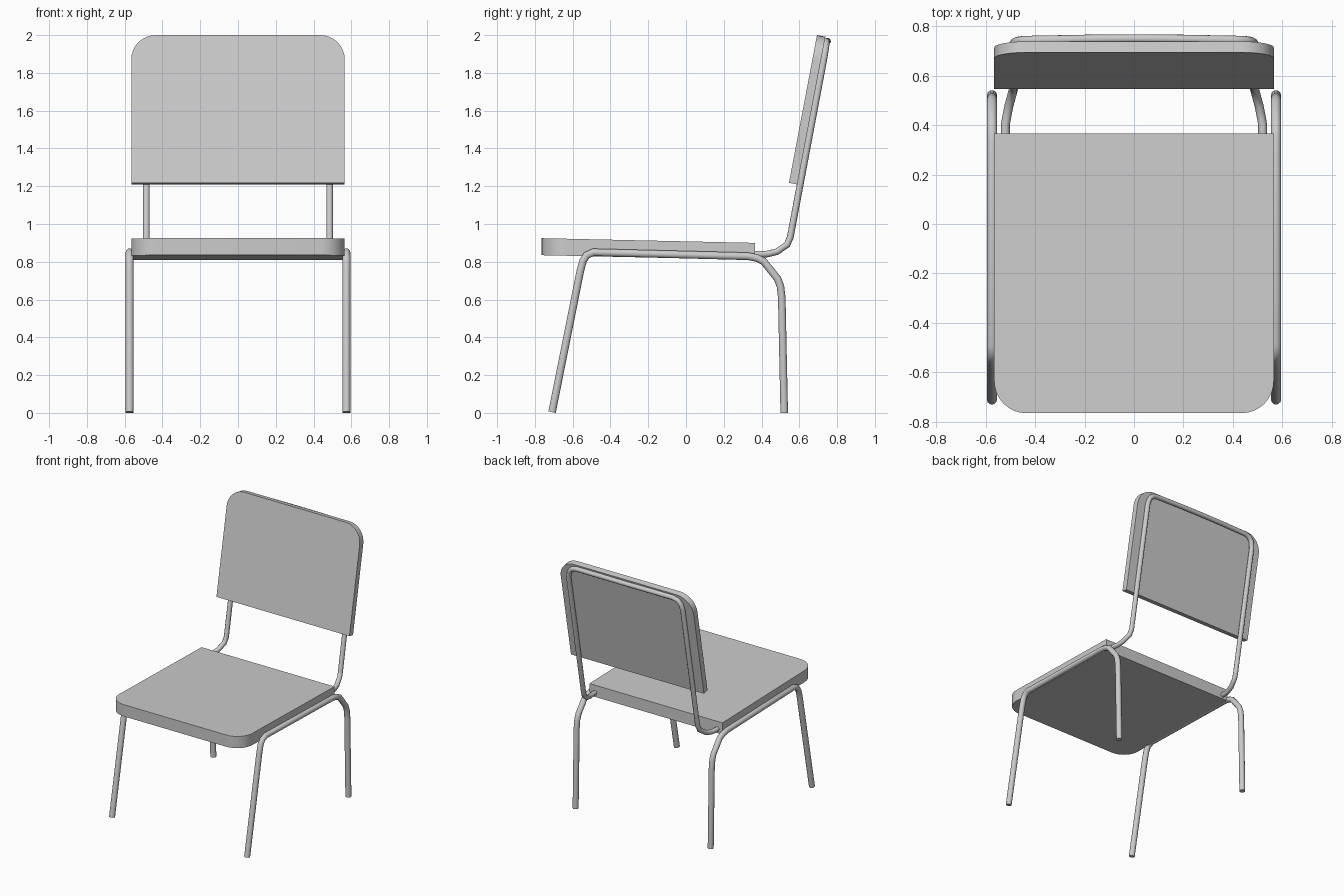
import bpy, bmesh, math
from mathutils import Vector

if "Cube" in bpy.data.objects:
    bpy.data.objects.remove(bpy.data.objects["Cube"])


def smooth(obj):
    bpy.ops.object.select_all(action='DESELECT')
    obj.select_set(True)
    bpy.context.view_layer.objects.active = obj
    bpy.ops.object.shade_smooth_by_angle(angle=math.radians(40))


def panel(name, start, direction, normal, length, thick, half=0.565, r=0.13):
    """Slab running along 'direction' with two rounded far corners."""
    outline = [(-half, 0), (half, 0)]
    for side, a0 in ((1, 0), (-1, 90)):
        for i in range(9):
            a = math.radians(a0 + 90 * i / 8)
            outline.append((side * (half - r) + r * math.cos(a), length - r + r * math.sin(a)))
    d, n, s = Vector(direction).normalized(), Vector(normal).normalized(), Vector(start)
    bm = bmesh.new()
    face = bm.faces.new([bm.verts.new(s + Vector((u, 0, 0)) + d * v) for u, v in outline])
    ext = bmesh.ops.extrude_face_region(bm, geom=[face])
    verts = [e for e in ext['geom'] if isinstance(e, bmesh.types.BMVert)]
    bmesh.ops.translate(bm, vec=n * thick, verts=verts)
    bmesh.ops.recalc_face_normals(bm, faces=bm.faces[:])
    mesh = bpy.data.meshes.new(name)
    bm.to_mesh(mesh)
    bm.free()
    obj = bpy.data.objects.new(name, mesh)
    bpy.context.collection.objects.link(obj)
    smooth(obj)
    return obj


def tube(name, points, radius):
    curve = bpy.data.curves.new(name, 'CURVE')
    curve.dimensions = '3D'
    curve.bevel_depth = radius
    curve.bevel_resolution = 3
    curve.use_fill_caps = True
    spline = curve.splines.new('POLY')
    spline.points.add(len(points) - 1)
    for p, co in zip(spline.points, points):
        p.co = (*co, 1)
    obj = bpy.data.objects.new(name, curve)
    bpy.context.collection.objects.link(obj)
    bpy.ops.object.select_all(action='DESELECT')
    obj.select_set(True)
    bpy.context.view_layer.objects.active = obj
    bpy.ops.object.convert(target='MESH')
    obj = bpy.context.object
    smooth(obj)
    return obj


# seat cushion, from its back edge to the rounded front
panel("seat", (0, 0.365, 0.81), (0, -1, 0.022), (0, 0, 1), 1.13, 0.09)

# backrest, leaning backwards with rounded top corners
panel("backrest", (0, 0.545, 1.218), (0, 0.19, 1), (0, 1, -0.19), 0.796, 0.045)

# side frames: front leg, seat rail and rear leg in one bent tube
side = [(-0.709, 0.004), (-0.56, 0.75), (-0.545, 0.805), (-0.525, 0.835), (-0.49, 0.85),
        (0.33, 0.829), (0.375, 0.82), (0.41, 0.803), (0.485, 0.71), (0.5, 0.67),
        (0.507, 0.61), (0.52, 0)]
for label, sx in (("left", -1), ("right", 1)):
    tube(label + "_leg_frame", [(sx * 0.574, y, z) for y, z in side], 0.021)

# back frame: two uprights joined by a slightly bowed top bar
upright = [(0.52, 0.3, 0.842), (0.52, 0.40, 0.840), (0.515, 0.43, 0.841), (0.505, 0.48, 0.853),
           (0.49, 0.535, 0.89), (0.485, 0.552, 0.93), (0.485, 0.731, 1.88),
           (0.475, 0.738, 1.925), (0.45, 0.742, 1.955), (0.41, 0.743, 1.965)]
bar = [(0.2, 0.747, 1.967), (0, 0.749, 1.967), (-0.2, 0.747, 1.967)]
tube("back_frame", upright + bar + [(-x, y, z) for x, y, z in reversed(upright)], 0.018)
